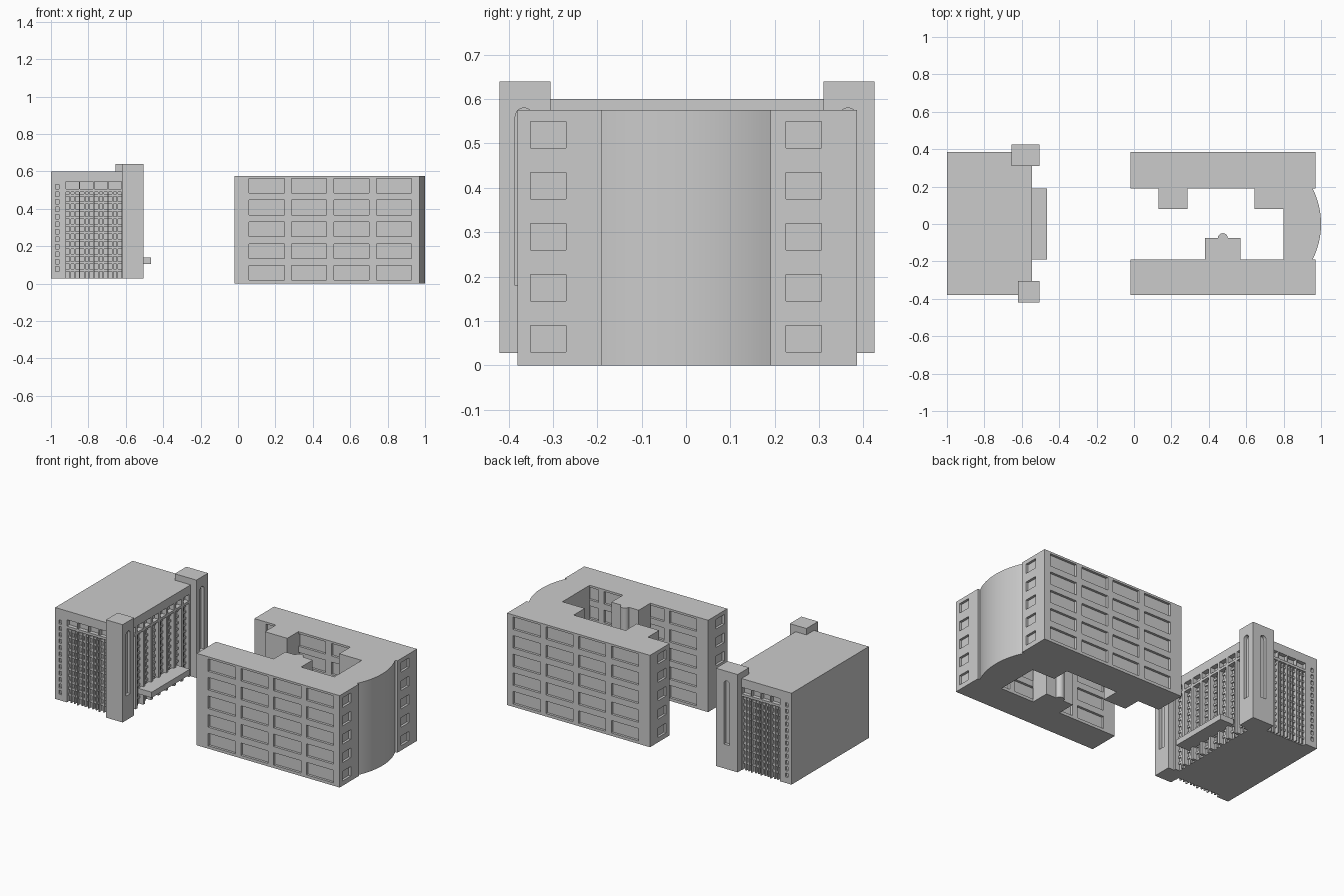
import bpy, bmesh, math

if "Cube" in bpy.data.objects:
    bpy.data.objects.remove(bpy.data.objects["Cube"])


def make(name, bm):
    bmesh.ops.recalc_face_normals(bm, faces=bm.faces[:])
    me = bpy.data.meshes.new(name)
    bm.to_mesh(me)
    bm.free()
    ob = bpy.data.objects.new(name, me)
    bpy.context.collection.objects.link(ob)
    return ob


def add_prism(bm, pts, vec):
    """Extrude a closed 3D outline along vec."""
    f = bm.faces.new([bm.verts.new(p) for p in pts])
    r = bmesh.ops.extrude_face_region(bm, geom=[f])
    vs = [v for v in r["geom"] if isinstance(v, bmesh.types.BMVert)]
    bmesh.ops.translate(bm, verts=vs, vec=vec)


def add_box(bm, b):
    x0, x1, y0, y1, z0, z1 = b
    add_prism(bm, [(x0, y0, z0), (x1, y0, z0), (x1, y1, z0), (x0, y1, z0)], (0, 0, z1 - z0))


def boxes(name, lst):
    bm = bmesh.new()
    for b in lst:
        add_box(bm, b)
    return make(name, bm)


def cut(ob, cutter):
    m = ob.modifiers.new("cut", "BOOLEAN")
    m.operation, m.solver, m.object = "DIFFERENCE", "EXACT", cutter
    bpy.context.view_layer.update()
    me = bpy.data.meshes.new_from_object(ob.evaluated_get(bpy.context.evaluated_depsgraph_get()))
    ob.modifiers.clear()
    ob.data = me
    bpy.data.objects.remove(cutter)


# ---------- courtyard building ----------
H = 0.575
E = 0.015   # window recess depth
for name, y0, y1 in (("south_wing", -0.38, -0.19), ("north_wing", 0.19, 0.385)):
    wing = boxes(name, [(-0.02, 0.97, y0, y1, 0, H)])
    wins = []
    ym = (y0 + y1) / 2
    for r in range(5):
        za = 0.018 + 0.1165 * r
        for c in range(4):
            xa = 0.06 + 0.2265 * c
            for y in (y0, y1):
                wins.append((xa, xa + 0.188, y - E, y + E, za, za + 0.078))
        zb = 0.03 + 0.115 * r
        yc = -0.31 if y0 < 0 else 0.265
        for x in (-0.02, 0.97):
            wins.append((x - E, x + E, yc - 0.04, yc + 0.04, zb, zb + 0.06))
    cut(wing, boxes("window_cutter", wins))

# bowed end linking the wings
bm = bmesh.new()
R, half = 0.424, 0.192
a = math.asin(half / R)
arc = [(1.0 - R + R * math.cos(t), R * math.sin(t), 0)
       for t in (-a + 2 * a * i / 16 for i in range(17))]
add_prism(bm, [(0.8, -half, 0)] + arc + [(0.8, half, 0)], (0, 0, H))
bow = make("bowed_end", bm)

# courtyard projections
boxes("court_block_west", [(0.13, 0.285, 0.08, 0.192, 0, H)])
boxes("court_block_east", [(0.645, 0.802, 0.08, 0.192, 0, H)])
boxes("stair_block", [(0.38, 0.57, -0.192, -0.075, 0, H)])
bm = bmesh.new()
add_prism(bm, [(0.475 + 0.027 * math.cos(math.pi * i / 10),
                -0.076 + 0.027 * math.sin(math.pi * i / 10), 0) for i in range(11)], (0, 0, H))
turret = make("stair_turret", bm)

# ---------- columned building ----------
B, D = 0.028, 0.024   # base height, bay depth
body = boxes("hall_body", [(-1.0, -0.545, -0.38, 0.385, B, 0.6)])
bays, ledges, mullions = [], [], []
rows = [0.065 + 0.04 * i for i in range(11)]

for y, s, xe in ((-0.38, 1, -0.62), (0.385, -1, -0.655)):
    xs, p = -0.922, (xe + 0.922) / 4
    ya, yb = sorted((y - 0.02 * s, y + D * s))
    la, lb = sorted((y + 0.014 * s, y + (D + 0.005) * s))
    for i in range(4):
        x0, x1 = xs + p * i + 0.003, xs + p * (i + 1) - 0.003
        bays += [(x0, x1, ya, yb, 0, 0.49), (x0, x1, ya, yb, 0.505, 0.545)]
        for k in (1, 2):
            xm = x0 + (x1 - x0) * k / 3
            mullions.append((xm - 0.004, xm + 0.004, *sorted((y + 0.008 * s, lb if s > 0 else la)), B, 0.49))
    # small windows near the rear corner
    for z in rows + [0.505]:
        bays.append((-0.975, -0.957, *sorted((y - 0.02 * s, y + 0.012 * s)), z, z + 0.025))
    ledges += [(xs, xe, la, lb, z, z + 0.014) for z in rows]

# main facade between the towers
n, ys, ye = 8, -0.30, 0.305
p = (ye - ys) / n
for i in range(n):
    y0, y1 = ys + p * i + 0.009, ys + p * (i + 1) - 0.009
    bays += [(-0.575, -0.5, y0, y1, 0, 0.49), (-0.575, -0.5, y0, y1, 0.505, 0.545)]
    ym = (y0 + y1) / 2
    mullions.append((-0.58, -0.565, ym - 0.004, ym + 0.004, B, 0.49))
ledges += [(-0.58, -0.567, ys, ye, z, z + 0.014) for z in rows]
cut(body, boxes("bay_cutter", bays))
boxes("floor_ledges", ledges)
boxes("window_mullions", mullions)


# corner towers with tall arched niches
def arch_outline(c, r, z0, z1):
    return [(c - r, z0), (c + r, z0)] + [
        (c + r * math.cos(math.pi * i / 10), z1 - r + r * math.sin(math.pi * i / 10))
        for i in range(11)]


front = boxes("front_tower", [(-0.62, -0.505, -0.42, -0.305, B, 0.64)])
back = boxes("back_tower", [(-0.655, -0.505, 0.31, 0.425, B, 0.64)])
for tower, yc in ((front, -0.365), (back, 0.365)):
    bm = bmesh.new()
    add_prism(bm, [(-0.525, u, v) for u, v in arch_outline(yc, 0.02, 0.18, 0.58)], (0.05, 0, 0))
    if tower is back:
        add_prism(bm, [(u, 0.405, v) for u, v in arch_outline(-0.58, 0.02, 0.18, 0.58)], (0, 0.05, 0))
    cut(tower, make("niche_cutter", bm))

# entrance canopy
boxes("entrance_canopy", [(-0.56, -0.465, -0.19, 0.19, 0.105, 0.14)])

# smooth the curved walls only
for ob in (bow, turret):
    bpy.ops.object.select_all(action="DESELECT")
    ob.select_set(True)
    bpy.context.view_layer.objects.active = ob
    bpy.ops.object.shade_smooth_by_angle(angle=math.radians(25))
